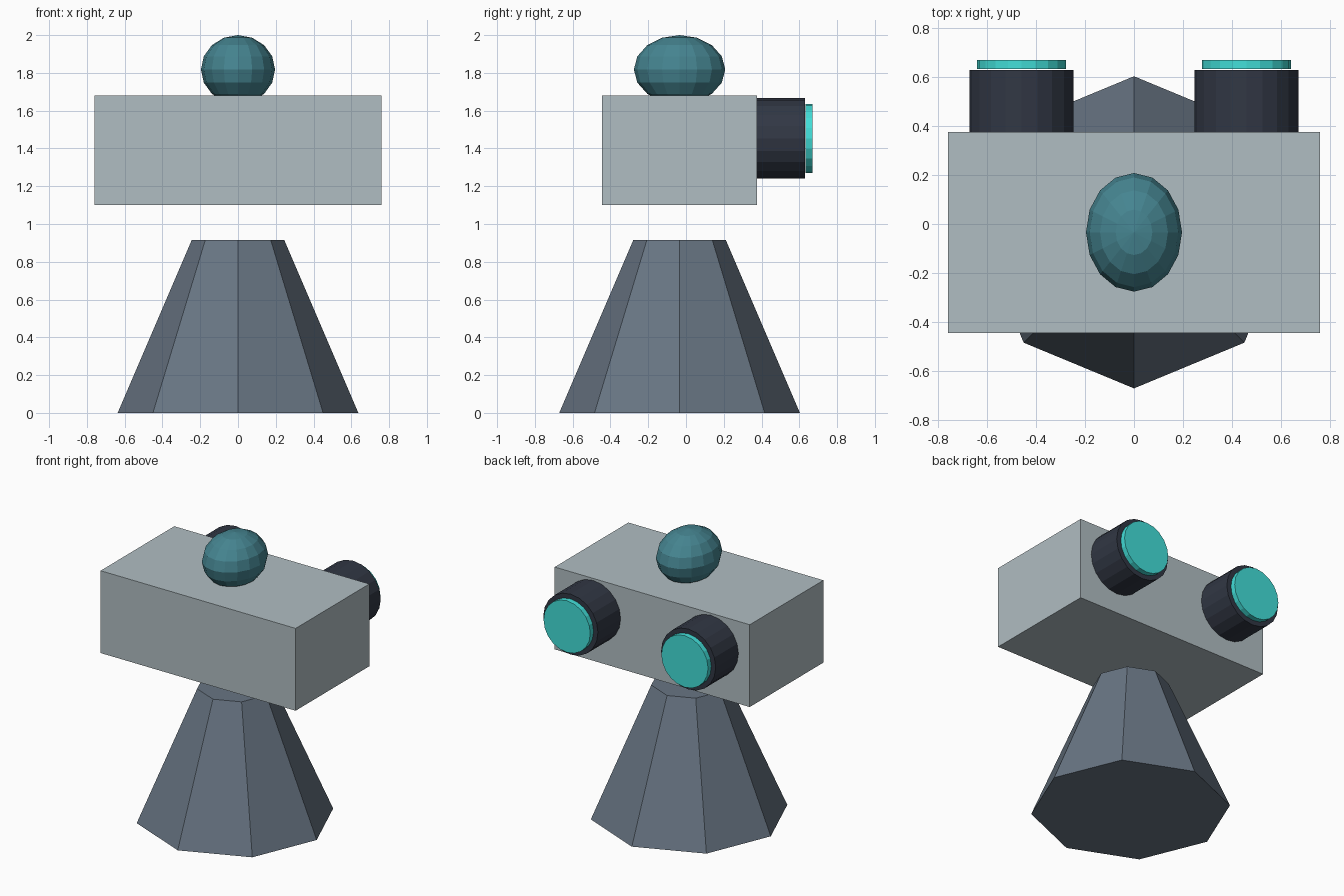
import bpy
import math

cube = bpy.data.objects.get("Cube")
if cube:
    bpy.data.objects.remove(cube, do_unlink=True)

MID_Y = -0.034


def material(name, rgb):
    """Flat material from sRGB 0-255 values."""
    linear = [((c / 255 + 0.055) / 1.055) ** 2.4 for c in rgb] + [1.0]
    mat = bpy.data.materials.new(name)
    mat.use_nodes = True
    mat.diffuse_color = linear
    mat.node_tree.nodes["Principled BSDF"].inputs["Base Color"].default_value = linear
    return mat


slate = material("slate grey", (104, 117, 131))
pale = material("pale grey", (176, 189, 194))
dark = material("dark navy", (49, 55, 68))
teal = material("muted teal", (69, 132, 144))
glow = material("bright turquoise", (66, 222, 216))


def finish(name, mat):
    obj = bpy.context.object
    obj.name = name
    obj.data.name = name
    obj.data.materials.append(mat)
    return obj


def tube(name, mat, x, radius, y0, y1):
    """Cylinder lying along y."""
    bpy.ops.mesh.primitive_cylinder_add(
        vertices=20, radius=radius, depth=y1 - y0,
        location=(x, (y0 + y1) / 2, 1.453), rotation=(math.pi / 2, 0, 0))
    return finish(name, mat)


# Tapered eight-sided pedestal
bpy.ops.mesh.primitive_cone_add(vertices=8, radius1=0.637, radius2=0.245,
                                depth=0.915, location=(0, MID_Y, 0.915 / 2))
finish("pedestal", slate)

# Floating housing block
bpy.ops.mesh.primitive_cube_add(size=1, location=(0, MID_Y, 1.39))
finish("housing", pale).scale = (1.52, 0.82, 0.58)

# Dome half sunk into the housing top
bpy.ops.mesh.primitive_uv_sphere_add(segments=16, ring_count=8, radius=1,
                                     location=(0, MID_Y, 1.818))
finish("dome", teal).scale = (0.196, 0.242, 0.182)

# Pair of barrels with glowing lenses on the back
for side, x in (("left", 0.459), ("right", -0.459)):
    tube(side + "_barrel", dark, x, 0.213, 0.36, 0.629)
    tube(side + "_lens", glow, x, 0.182, 0.633, 0.67)
